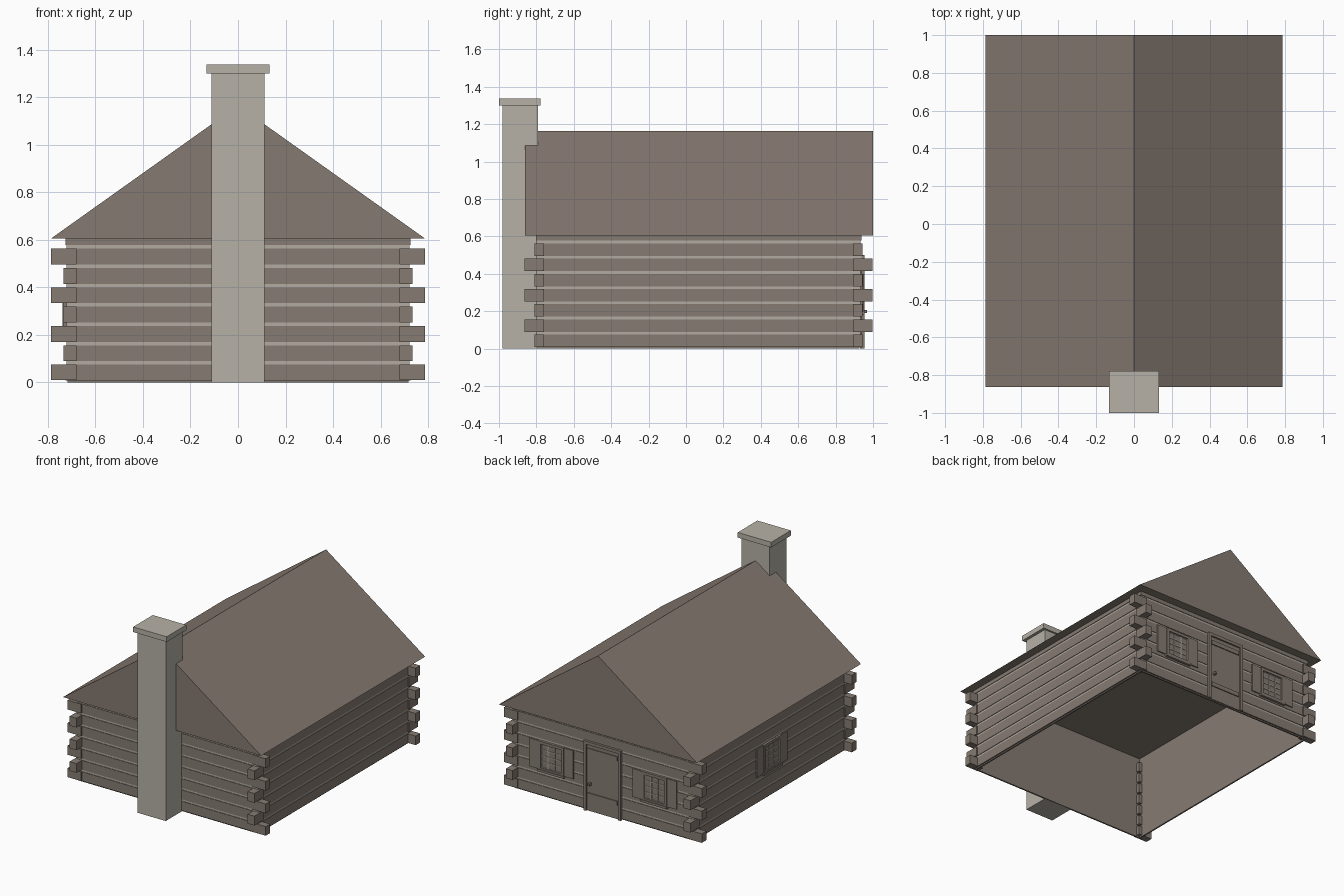
import bpy, bmesh
from mathutils import Matrix, Vector
from math import pi

cube = bpy.data.objects.get("Cube")
if cube:
    bpy.data.objects.remove(cube)


def material(name, rgb):
    m = bpy.data.materials.new(name)
    m.use_nodes = True
    m.diffuse_color = (*rgb, 1)
    m.node_tree.nodes["Principled BSDF"].inputs["Base Color"].default_value = (*rgb, 1)
    return m


wood = material("weathered wood", (0.24, 0.20, 0.17))
roofing = material("roof shingle", (0.235, 0.193, 0.165))
stone = material("pale stone", (0.47, 0.44, 0.385))
mortar = material("pale chinking", (0.45, 0.41, 0.36))


def finish(name, bm, mat):
    bmesh.ops.recalc_face_normals(bm, faces=bm.faces)
    mesh = bpy.data.meshes.new(name)
    bm.to_mesh(mesh)
    bm.free()
    mesh.materials.append(mat)
    ob = bpy.data.objects.new(name, mesh)
    bpy.context.collection.objects.link(ob)
    return ob


def boxes(name, mat, spans, frame=Matrix()):
    """One object from boxes, each given as (x0, x1, y0, y1, z0, z1)."""
    bm = bmesh.new()
    for x0, x1, y0, y1, z0, z1 in spans:
        centre = Vector((x0 + x1, y0 + y1, z0 + z1)) / 2
        size = Matrix.Diagonal((x1 - x0, y1 - y0, z1 - z0, 1))
        bmesh.ops.create_cube(bm, size=1, matrix=frame @ Matrix.Translation(centre) @ size)
    return finish(name, bm, mat)


MID = 0.0675                 # centre of the house along y
HX, HY = 0.725, 0.87         # half width and half depth
EAVE, RIDGE = 0.605, 1.165
PITCH, LOG_TOP, GAP = 0.0813, 0.075, 0.0145
COURSES = 8

# Height range of every log course
logs = [(max(0, LOG_TOP + PITCH * (i - 1) + GAP),
         min(EAVE, LOG_TOP + PITCH * i)) for i in range(COURSES)]
gaps = [(logs[i][1], logs[i + 1][0]) for i in range(COURSES - 1)]

# Walls: each is built facing local +y, then turned into place
house = Matrix.Translation((0, MID, 0))
sides = {"front": (pi, HX, HY), "back": (0, HX, HY),
         "left": (-pi / 2, HY, HX), "right": (pi / 2, HY, HX)}
frames = {}
for side, (angle, half, out) in sides.items():
    frame = house @ Matrix.Rotation(angle, 4, "Z") @ Matrix.Translation((0, out, 0))
    frames[side] = frame
    boxes(side + "_wall", wood, [(-half + 0.01, half - 0.01, -0.02, -0.009, 0, EAVE)], frame)
    boxes(side + "_logs", wood, [(-half, half, -0.01, 0, a, b) for a, b in logs], frame)
    boxes(side + "_chinking", mortar,
          [(-half + 0.004, half - 0.004, -0.012, -0.004, a, b) for a, b in gaps], frame)

# Interlocking log ends at the four corners
ends = []
for i, (a, b) in enumerate(logs[:-1]):
    long_x, long_y = (0.787, 0.877) if i % 2 == 0 else (0.734, 0.93)
    for sx in (-1, 1):
        for sy in (-1, 1):
            xs = sorted((sx * 0.68, sx * long_x))
            ys = sorted((sy * 0.826, sy * long_y))
            ends.append((*xs, *ys, max(a, 0.01), b))
boxes("log_ends", wood, ends, house)

# Solid gable roof
bm = bmesh.new()
verts = [bm.verts.new((x, -0.862, z)) for x, z in
         ((-0.787, EAVE), (0.787, EAVE), (0, RIDGE))]
face = bm.faces.new(verts)
extruded = bmesh.ops.extrude_face_region(bm, geom=[face])["geom"]
moved = [v for v in extruded if isinstance(v, bmesh.types.BMVert)]
bmesh.ops.translate(bm, verts=moved, vec=(0, 1.862, 0))
if not face.is_valid or len(bm.faces) < 5:
    bm.faces.new(verts)
finish("roof", bm, roofing)

# Chimney with its cap
boxes("chimney", stone, [(-0.112, 0.112, -0.98, -0.79, 0, 1.3)])
boxes("chimney_cap", stone, [(-0.133, 0.133, -1, -0.777, 1.3, 1.337)])


def surround(x0, x1, z0, z1, w, depth):
    """Four bars around an opening."""
    return [(x0, x0 + w, 0, depth, z0, z1), (x1 - w, x1, 0, depth, z0, z1),
            (x0 + w, x1 - w, 0, depth, z1 - w, z1), (x0 + w, x1 - w, 0, depth, z0, z0 + w)]


def window(name, frame, cx):
    half, z0, z1 = 0.1, 0.19, 0.4
    place = frame @ Matrix.Translation((cx, 0, 0))
    boxes(name + "_frame", wood, surround(-half, half, z0, z1, 0.02, 0.013)
          + [(-half - 0.006, half + 0.006, 0, 0.018, z0 - 0.008, z0 + 0.008)], place)
    boxes(name + "_panes", wood, [(-half, half, -0.005, 0.002, z0, z1)], place)
    # Glazing bars: three columns, four rows
    w, h, t = half - 0.02, z1 - z0 - 0.04, 0.003
    bars = [(x - t, x + t, 0, 0.006, z0 + 0.02, z1 - 0.02) for x in (-w, -w / 3, w / 3, w)]
    bars += [(-w, w, 0, 0.005, z - t, z + t)
             for z in (z0 + 0.02 + h * k / 4 for k in range(5))]
    boxes(name + "_bars", mortar, bars, place)
    boxes(name + "_shutters", wood,
          [(s - 0.037, s + 0.037, -0.008, 0.008, z0 + 0.005, z1 - 0.002)
           for s in (-half - 0.038, half + 0.038)], place)


window("back_left_window", frames["back"], 0.41)
window("back_right_window", frames["back"], -0.41)
window("side_window", frames["right"], 0)

# Plank door with frame, battens and knob
back = frames["back"]
boxes("door_frame", wood, surround(-0.148, 0.148, 0, 0.5, 0.022, 0.017)[:3], back)
boxes("door", wood, [(-0.128, 0.128, -0.008, 0.005, 0, 0.48)], back)
boxes("door_battens", wood, [(-0.118, 0.118, 0, 0.012, z, z + 0.03) for z in (0.1, 0.42)], back)
boxes("door_knob", wood, [(0.09, 0.106, 0, 0.029, 0.19, 0.206)], back)
